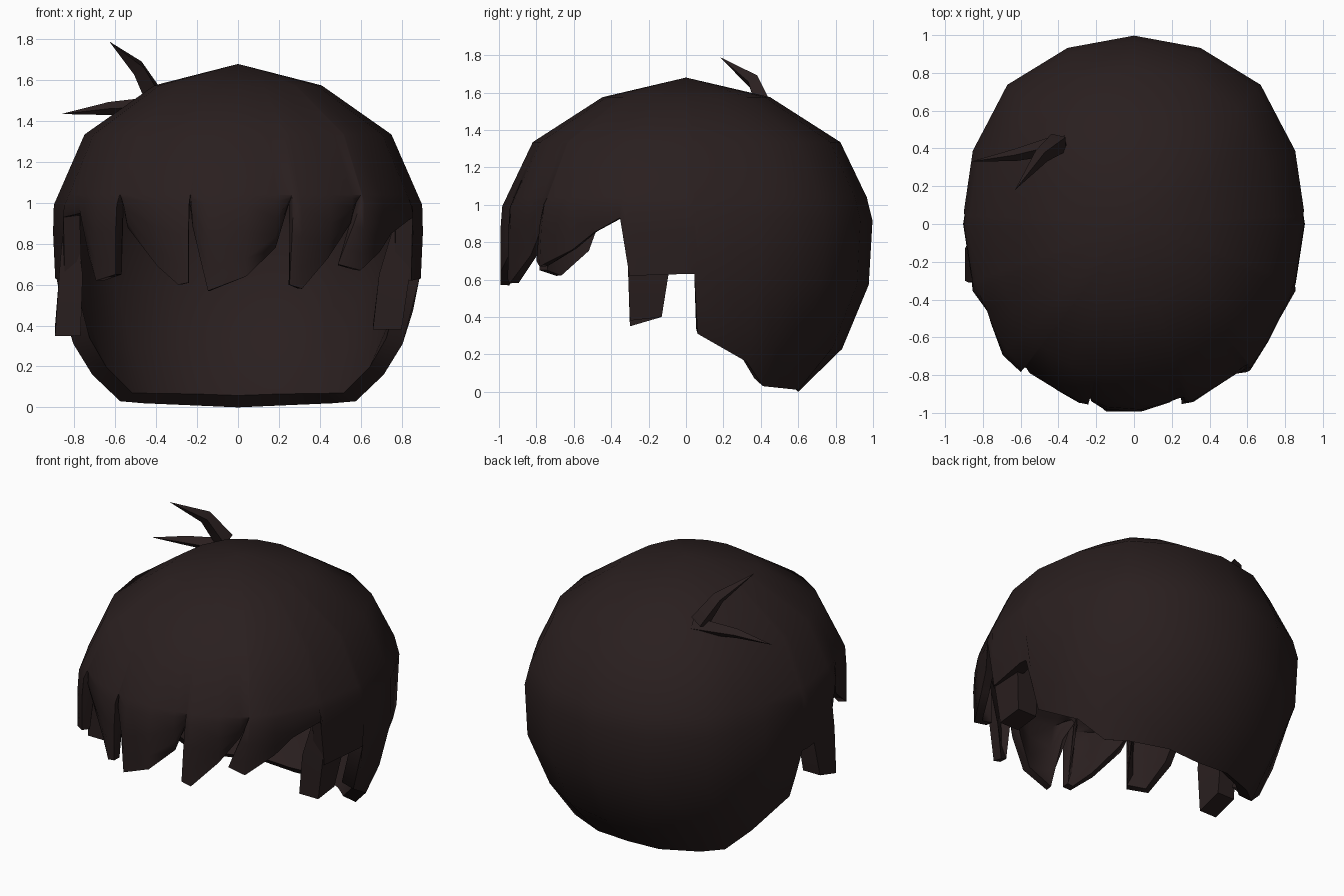
import bpy, bmesh, math
from math import sin, cos, radians, degrees, asin, pi
from mathutils import Vector

cube = bpy.data.objects.get("Cube")
if cube:
    bpy.data.objects.remove(cube, do_unlink=True)

WIDTH = 0.91          # half width; the half depth is 1
STEP = pi / 8         # sixteen-sided plan outline

hair = bpy.data.materials.new("dark_brown_hair")
hair.use_nodes = True
colour = (0.0225, 0.0135, 0.0135, 1)
hair.diffuse_color = colour
bsdf = hair.node_tree.nodes["Principled BSDF"]
bsdf.inputs["Base Color"].default_value = colour
bsdf.inputs["Roughness"].default_value = 0.9

# Vertical profile of the head of hair: height, radius
PROFILE = [(0, .6), (.03, .73), (.23, .835), (.31, .88), (.58, .98), (.97, 1),
           (1.335, .825), (1.575, .45), (1.68, 0)]
# Plan corners, repeated in each quarter: slightly squarer than an ellipse
CORNERS = (1, 1.012, 1.045, 1.012)


def radius(z):
    for (z0, r0), (z1, r1) in zip(PROFILE, PROFILE[1:]):
        if z <= z1:
            return r0 + (r1 - r0) * (z - z0) / (z1 - z0)
    return 0


def corner(k):
    r = CORNERS[k % 4]
    return Vector((r * sin(k * STEP), -r * cos(k * STEP)))


def surface(az, z, lift=0):
    """Point on the cap; azimuth runs from the front towards +x."""
    k = math.floor(az / STEP)
    a, b = corner(k), corner(k + 1)
    ray = Vector((sin(az), -cos(az)))
    edge = b - a
    facet = (a.x * edge.y - a.y * edge.x) / (ray.x * edge.y - ray.y * edge.x)
    r = 1 if (z < .95 and cos(az) > .36) else radius(z)
    p = ray * (r * facet + lift)
    return Vector((WIDTH * p.x, p.y, z))


def finish(name, bm):
    mesh = bpy.data.meshes.new(name)
    bm.to_mesh(mesh)
    bm.free()
    ob = bpy.data.objects.new(name, mesh)
    bpy.context.collection.objects.link(ob)
    mesh.materials.append(hair)
    bpy.ops.object.select_all(action='DESELECT')
    ob.select_set(True)
    bpy.context.view_layer.objects.active = ob
    return ob


def smooth():
    bpy.ops.object.shade_smooth_by_angle(angle=radians(60))


# Lower edge of the fringe: x, z
FRINGE = [(-.82, .95), (-.78, .75), (-.69, .62), (-.60, .65), (-.61, 1.0),
          (-.57, .88), (-.42, .69), (-.30, .60), (-.25, .61), (-.27, 1.02),
          (-.24, .88), (-.15, .57), (.04, .64), (.2, .78), (.28, 1.0),
          (.26, .60), (.32, .58), (.47, .73), (.58, .9), (.62, 1.0),
          (.52, .70), (.60, .67), (.73, .76), (.8, .85)]
# Lower edge of the side and back: azimuth in degrees, z, lift
SIDE = [(69.4, .93, 0), (72, .62, 0), (90, .63, 0), (92.6, .63, 0),
        (94, .31, .015), (112.5, .16, .04), (123, .03, .02), (135, .02, 0),
        (157.5, .01, 0), (180, 0, 0)]


def fringe_lift(z):
    """Locks stand out at their tips and turn in along their edges."""
    return .02 if z < .575 else 0 if z < .69 else -.045 if z < .97 else -.065


edge = [(-a, z, lift) for a, z, lift in reversed(SIDE[:-1])]
edge += [(degrees(asin(x / (WIDTH * 1.025))), z, fringe_lift(z))
         for x, z in FRINGE]
edge += SIDE

# Cap shell with fringe, sides and back
RIM = 1.04
bm = bmesh.new()
apex = bm.verts.new((0, 0, PROFILE[-1][0]))
columns = []
top_az = -pi
for deg, low, lift in edge:
    az = radians(deg)
    top_az = max(top_az + .004, az)
    column = [surface(top_az, z) for z in (1.575, 1.335, RIM)]
    for t in (.12, .45, .78, 1):
        z = RIM + (low - RIM) * t
        column.append(surface(top_az + (az - top_az) * t, z, lift * t))
    columns.append([bm.verts.new(p) for p in column])
for i, a in enumerate(columns):
    b = columns[(i + 1) % len(columns)]
    bm.faces.new((apex, a[0], b[0]))
    for j in range(len(a) - 1):
        bm.faces.new((a[j], a[j + 1], b[j + 1], b[j]))
cap = finish("hair_cap", bm)

# The shell thins out towards the ends of the fringe
group = cap.vertex_groups.new(name="thickness")
for v in cap.data.vertices:
    in_fringe = v.co.z < RIM - .01 and v.co.y < -.4
    group.add([v.index], .6 if in_fringe else 1, 'REPLACE')
shell = cap.modifiers.new("shell", 'SOLIDIFY')
shell.thickness = .085
shell.offset = -1
shell.vertex_group = group.name
bpy.ops.object.modifier_apply(modifier=shell.name)
smooth()


def loft(name, rings, tip=None):
    """Closed solid through rings of points, with an optional pointed tip."""
    bm = bmesh.new()
    loops = [[bm.verts.new(p) for p in ring] for ring in rings]
    n = len(loops[0])
    for a, b in zip(loops, loops[1:]):
        for k in range(n):
            m = (k + 1) % n
            bm.faces.new((a[k], a[m], b[m], b[k]))
    bm.faces.new(loops[0])
    if tip:
        end = bm.verts.new(tip)
        for k in range(n):
            bm.faces.new((loops[-1][k], loops[-1][(k + 1) % n], end))
    else:
        bm.faces.new(loops[-1])
    bmesh.ops.recalc_face_normals(bm, faces=bm.faces)
    finish(name, bm)
    smooth()


# Locks hanging in front of the ears
def sideburn(name, *sections):
    rings = []
    for outer, inner, front, back, zf, zb in sections:
        rings.append([(outer, back, zb), (outer, front, zf),
                      (inner, front, zf), (inner, back, zb)])
    loft(name, rings)


sideburn("right_sideburn", (-.85, -.80, -.30, -.10, .95, .95),
         (-.875, -.76, -.31, -.09, .65, .65),
         (-.895, -.77, -.30, -.13, .35, .40))
sideburn("left_sideburn", (.85, .78, -.30, -.10, .95, .95),
         (.84, .69, -.31, -.09, .65, .65),
         (.80, .66, -.30, -.13, .38, .40))


# Loose tufts on the crown
def tuft(name, path, sizes):
    points = [Vector(p) for p in path]
    rings = []
    for i, size in enumerate(sizes):
        along = (points[i + 1] - points[max(i - 1, 0)]).normalized()
        u = along.cross(Vector((0, 0, 1))).normalized()
        v = along.cross(u)
        rings.append([points[i] + size * (u * cos(k * pi / 2) + v * sin(k * pi / 2))
                      for k in range(4)])
    loft(name, rings, points[-1])


tuft("upright_tuft", [(-.40, .43, 1.5), (-.49, .36, 1.66), (-.63, .18, 1.79)],
     (.06, .042))
tuft("side_tuft", [(-.36, .43, 1.47), (-.63, .365, 1.462), (-.865, .33, 1.435)],
     (.055, .032))
